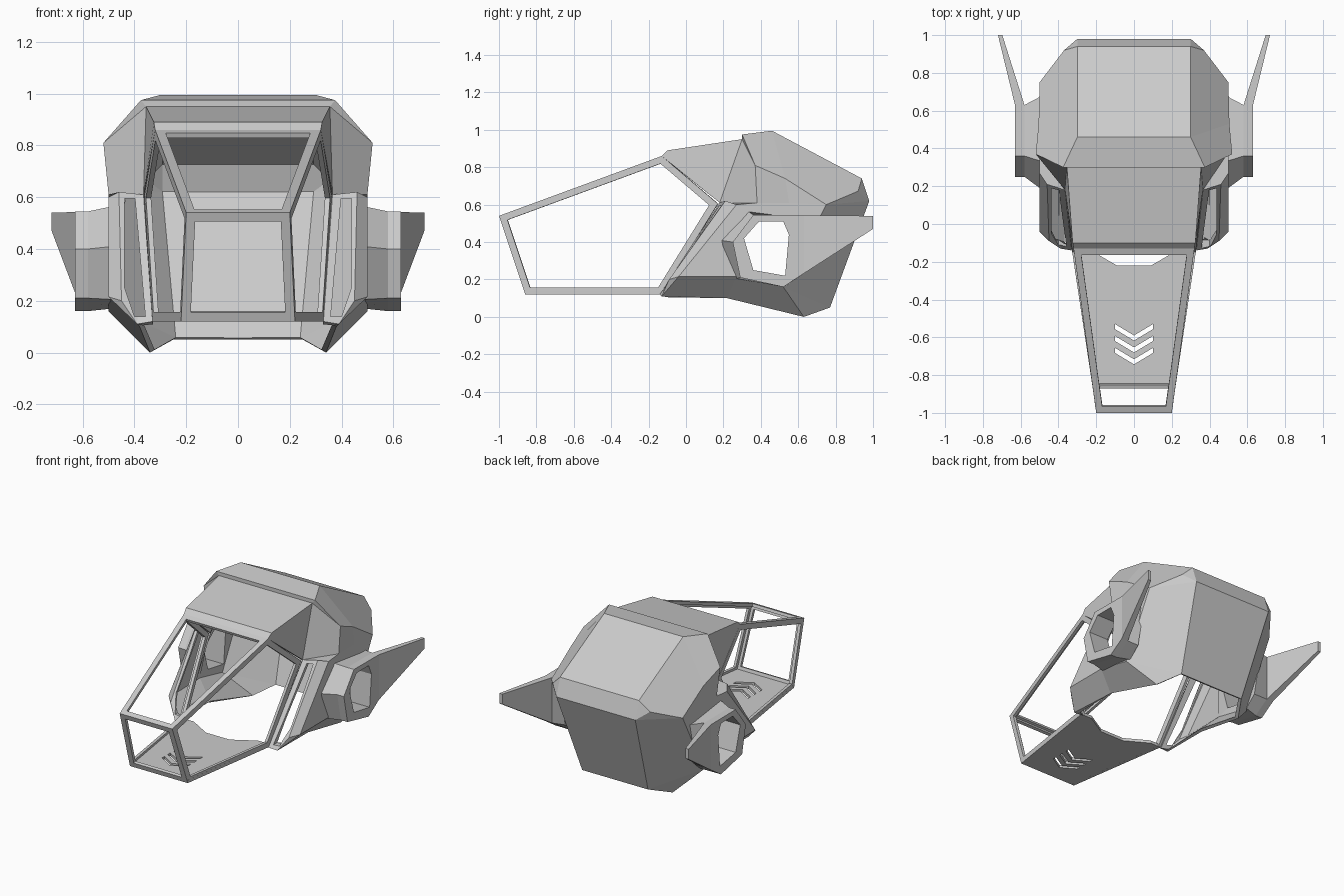
import bpy, bmesh
from mathutils import Vector

if "Cube" in bpy.data.objects:
    bpy.data.objects.remove(bpy.data.objects["Cube"])

grey = bpy.data.materials.new("plain grey")
grey.diffuse_color = (0.6, 0.6, 0.6, 1)
grey.use_nodes = True
grey.node_tree.nodes["Principled BSDF"].inputs["Base Color"].default_value = grey.diffuse_color


def build(name, polys, mirror=False, center=None, inset=0):
    """Mesh from lists of corner points; optional mirrored half and framed opening."""
    bm = bmesh.new()
    for pts in polys:
        bm.faces.new([bm.verts.new(p) for p in pts])
        if mirror:
            bm.faces.new([bm.verts.new((-p[0], p[1], p[2])) for p in reversed(pts)])
    bmesh.ops.remove_doubles(bm, verts=bm.verts[:], dist=0.0005)
    bmesh.ops.recalc_face_normals(bm, faces=bm.faces[:])
    if center:
        c = Vector(center)
        s = sum(f.calc_area() * f.normal.dot(f.calc_center_median() - c) for f in bm.faces)
        if s < 0:
            bmesh.ops.reverse_faces(bm, faces=bm.faces[:])
    if inset:
        pane = bm.faces[:]
        bmesh.ops.inset_region(bm, faces=pane, thickness=inset,
                               use_boundary=True, use_even_offset=True)
        bmesh.ops.delete(bm, geom=pane, context='FACES_ONLY')
    me = bpy.data.meshes.new(name)
    bm.to_mesh(me)
    bm.free()
    me.materials.append(grey)
    ob = bpy.data.objects.new(name, me)
    bpy.context.collection.objects.link(ob)
    return ob


def prism(name, loop, shift):
    """Closed prism: a loop of points swept along a vector."""
    a = [Vector(p) for p in loop]
    b = [p + Vector(shift) for p in a]
    n = len(a)
    sides = [[a[i], a[(i + 1) % n], b[(i + 1) % n], b[i]] for i in range(n)]
    return build(name, [a, b] + sides)


def apply_mod(ob, kind, **settings):
    m = ob.modifiers.new("mod", kind)
    for k, v in settings.items():
        setattr(m, k, v)
    bpy.context.view_layer.objects.active = ob
    bpy.ops.object.modifier_apply(modifier=m.name)


def thicken(ob, t):
    apply_mod(ob, 'SOLIDIFY', thickness=t, offset=-1, use_even_offset=True)


def cut(ob, cutter):
    cutter.hide_render = True
    apply_mod(ob, 'BOOLEAN', operation='DIFFERENCE', solver='EXACT', object=cutter)
    bpy.data.objects.remove(cutter)


# Head shell: right half, corners named by position
V = dict(
    # brow, crown and back, from the front to the nape
    a=(.32, -.13, .86), b=(.325, -.10, .89), c=(.355, .30, .95), d=(.375, .30, .975),
    e=(.30, .46, .995), f=(.30, .94, .74), g=(.30, .98, .62), n=(.25, .77, .05),
    # temple strap and rear chamfer
    h=(.52, .37, .81), i=(.505, .53, .74), hl=(.5, .38, .61), il=(.5, .55, .61),
    k=(.5, .75, .60), l=(.37, .92, .672),
    # jaw
    m=(.5, -.04, .215), r=(.5, .27, .215), q=(.5, .52, .16),
    j=(.34, .63, 0), u=(.38, .22, .10), s=(.39, -.13, .11),
    # cheek front
    v=(.33, -.14, .12), w=(.365, .18, .61), y1=(.45, -.09, .20), y2=(.46, .21, .62),
    t=(.5, .27, .60))
for key in "abcdefgn":
    V[key + "0"] = (0, V[key][1], V[key][2])
FACES = ("a0 a b b0|b0 b c c0|c0 c d d0|d0 d e e0|e0 e f f0|f0 f g g0|g0 g n n0|"
         "d h i e|h hl il i|e i k l f|f l g|l k g|k q n g|i il k|q j n|"
         "m t hl il k q r|s m r u|r q j u|v s y1 y2 w|s m y1|y1 m t y2|"
         "a b c w|c d h|c h hl w|w y2 t hl")
shell = build("head_shell", [[V[k] for k in f.split()] for f in FACES.split("|")],
              mirror=True, center=(0, .4, .5))
thicken(shell, 0.02)

# Ear openings through both cheeks
HOLE = [(.31, .42), (.39, .51), (.52, .51), (.55, .44), (.53, .22), (.36, .25)]
cut(shell, prism("ear_cutter", [(-1, y, z) for y, z in HOLE], (2, 0, 0)))

# Slanted slits in the cheek fronts
for sx in (1, -1):
    slit = [(.358, .14), (.40, .14), (.438, .25), (.438, .595), (.398, .595)]
    cut(shell, prism("slit_cutter", [(sx * x, -.3, z) for x, z in slit], (0, .7, 0)))

# Snout frames: open panes with bars around them
MID = (0, -.4, .45)
TF, BF = (.20, -1, .54), (.22, -.86, .12)
TR, BR, EYE = (.32, -.13, .86), (.33, -.13, .12), (.362, .17, .605)


def flip(p):
    return (-p[0], p[1], p[2])


panes = {"snout_front_frame": [TF, BF, flip(BF), flip(TF)],
         "snout_top_frame": [TF, TR, flip(TR), flip(TF)],
         "snout_right_frame": [TF, BF, BR, EYE, TR],
         "snout_left_frame": [flip(p) for p in (TF, BF, BR, EYE, TR)]}
for name, pts in panes.items():
    thicken(build(name, [pts], center=MID, inset=.036), .02)

# Snout floor with a notched rear edge and three chevron slots
half = [(.22, -.86), (.33, -.13), (.245, -.13), (.09, -.22)]
outline = half + [(-x, y) for x, y in reversed(half)]
floor = prism("snout_floor", [(x, y, .12) for x, y in outline], (0, 0, .02))
for n in range(3):
    o = -.53 - n * .063
    chevron = [(-.1, o), (0, o - .06), (.1, o), (.1, o - .027), (0, o - .087), (-.1, o - .027)]
    cut(floor, prism("chevron_cutter", [(x, y, 0) for x, y in chevron], (0, 0, .3)))

# Ears: faceted ring boss around the opening, with a swept-back fin
RIM = [(.25, .40), (.36, .545), (.63, .543), (.63, .232), (.52, .16), (.29, .21)]
BASE = [(.18, .41), (.33, .565), (.68, .52), (.62, .24), (.54, .17), (.27, .205)]


def at(x, loop):
    return [(x, y, z) for y, z in loop]


rings = [at(.485, HOLE), at(.63, HOLE), at(.63, RIM), at(.58, RIM), at(.485, BASE)]
faces = []
for r in range(5):
    lo, hi = rings[r], rings[(r + 1) % 5]
    for i in range(6):
        if (r, i) != (2, 2):
            k = (i + 1) % 6
            faces.append([lo[i], lo[k], hi[k], hi[i]])
root = [rings[2][2], rings[2][3], rings[3][3], rings[3][2]]
tip = [(.72, 1, .54), (.72, 1, .47), (.697, 1, .47), (.697, 1, .54)]
faces += [[root[i], root[(i + 1) % 4], tip[(i + 1) % 4], tip[i]] for i in range(4)] + [tip]
build("right_ear", faces)
build("left_ear", [[flip(p) for p in f] for f in faces])
